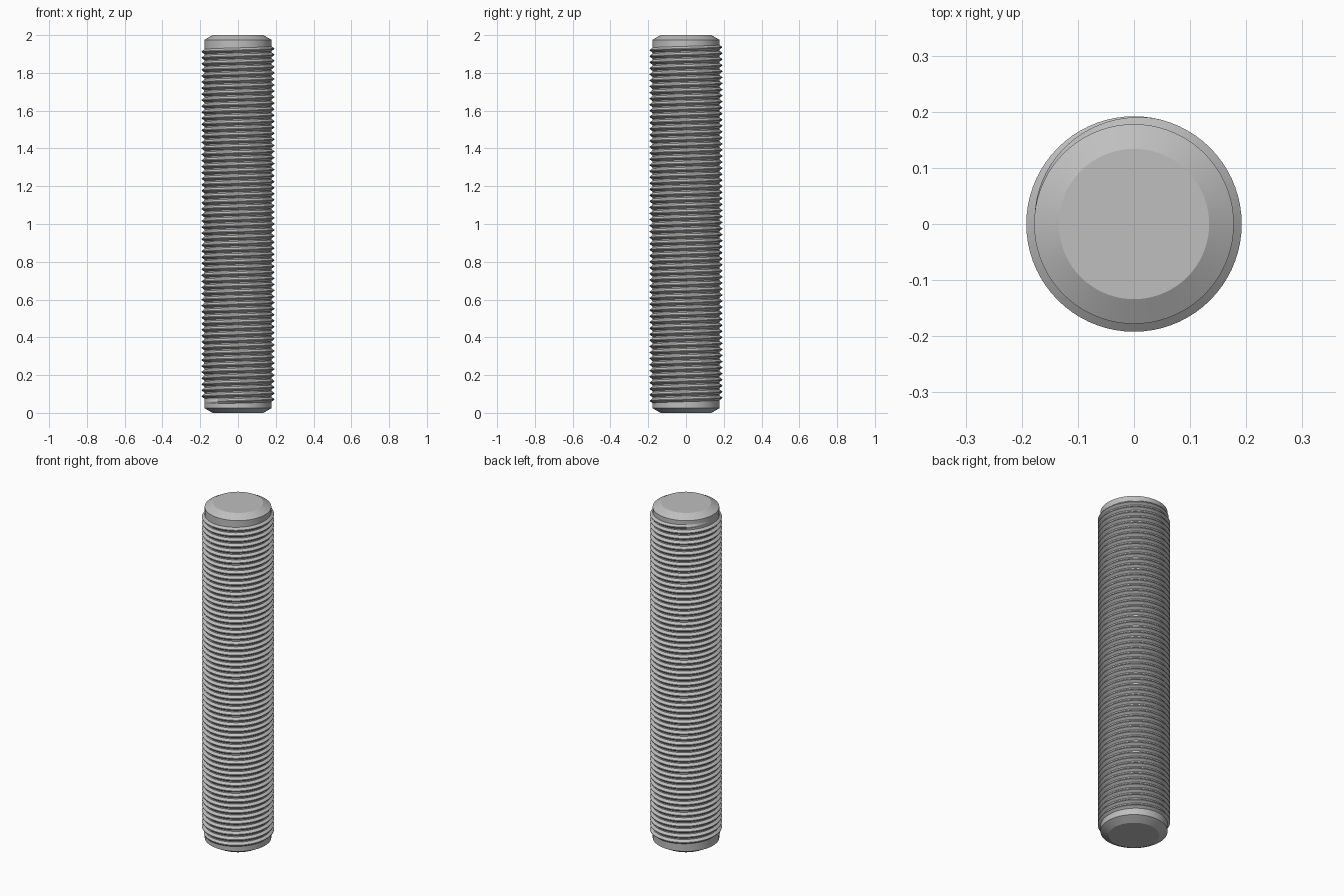
import bpy, bmesh, math

cube = bpy.data.objects.get("Cube")
if cube:
    bpy.data.objects.remove(cube, do_unlink=True)

HEIGHT = 2.0
CORE_R = 0.178       # plain shank
END_R = 0.134        # flat end faces
CHAMFER = 0.025
CREST_R = 0.192      # top of the thread
PITCH = 0.032
TURNS = 59
SEGMENTS = 72        # steps per turn

steel = bpy.data.materials.new("grey_steel")
steel.use_nodes = True
colour = (0.52, 0.52, 0.52, 1)
steel.diffuse_color = colour
steel.node_tree.nodes["Principled BSDF"].inputs["Base Color"].default_value = colour


def finish(bm, name):
    """Turn a bmesh into a smooth object with crisp edges."""
    bmesh.ops.recalc_face_normals(bm, faces=bm.faces)
    mesh = bpy.data.meshes.new(name)
    bm.to_mesh(mesh)
    bm.free()
    mesh.materials.append(steel)
    obj = bpy.data.objects.new(name, mesh)
    bpy.context.collection.objects.link(obj)
    bpy.ops.object.select_all(action='DESELECT')
    obj.select_set(True)
    bpy.context.view_layer.objects.active = obj
    bpy.ops.object.shade_smooth_by_angle(angle=math.radians(25))
    return obj


# Shank with a chamfer at both ends
bm = bmesh.new()
rings = []
for r, z in ((END_R, 0), (CORE_R, CHAMFER),
             (CORE_R, HEIGHT - CHAMFER), (END_R, HEIGHT)):
    rings.append([bm.verts.new((r * math.cos(a), r * math.sin(a), z))
                  for a in (math.tau * i / SEGMENTS for i in range(SEGMENTS))])
for low, high in zip(rings, rings[1:]):
    for i in range(SEGMENTS):
        j = (i + 1) % SEGMENTS
        bm.faces.new((low[i], low[j], high[j], high[i]))
bm.faces.new(rings[0])
bm.faces.new(rings[-1])
finish(bm, "shank")

# Right-handed helical thread, fading into the shank at each end
bm = bmesh.new()
steps = TURNS * SEGMENTS
fade = SEGMENTS * 0.28
start_z = (HEIGHT - TURNS * PITCH) / 2
root_r = CORE_R - 0.001
previous = None
for i in range(steps + 1):
    a = math.pi + math.tau * i / SEGMENTS
    z = start_z + PITCH * i / SEGMENTS
    t = min(1, i / fade, (steps - i) / fade)
    crest = root_r + (CREST_R - root_r) * t
    section = ((root_r, -0.42), (crest, -0.06), (crest, 0.06), (root_r, 0.42))
    ring = [bm.verts.new((r * math.cos(a), r * math.sin(a), z + dz * PITCH))
            for r, dz in section]
    if previous:
        for k in range(4):
            n = (k + 1) % 4
            bm.faces.new((previous[k], ring[k], ring[n], previous[n]))
    else:
        bm.faces.new(ring)
    previous = ring
bm.faces.new(previous)
finish(bm, "thread")
